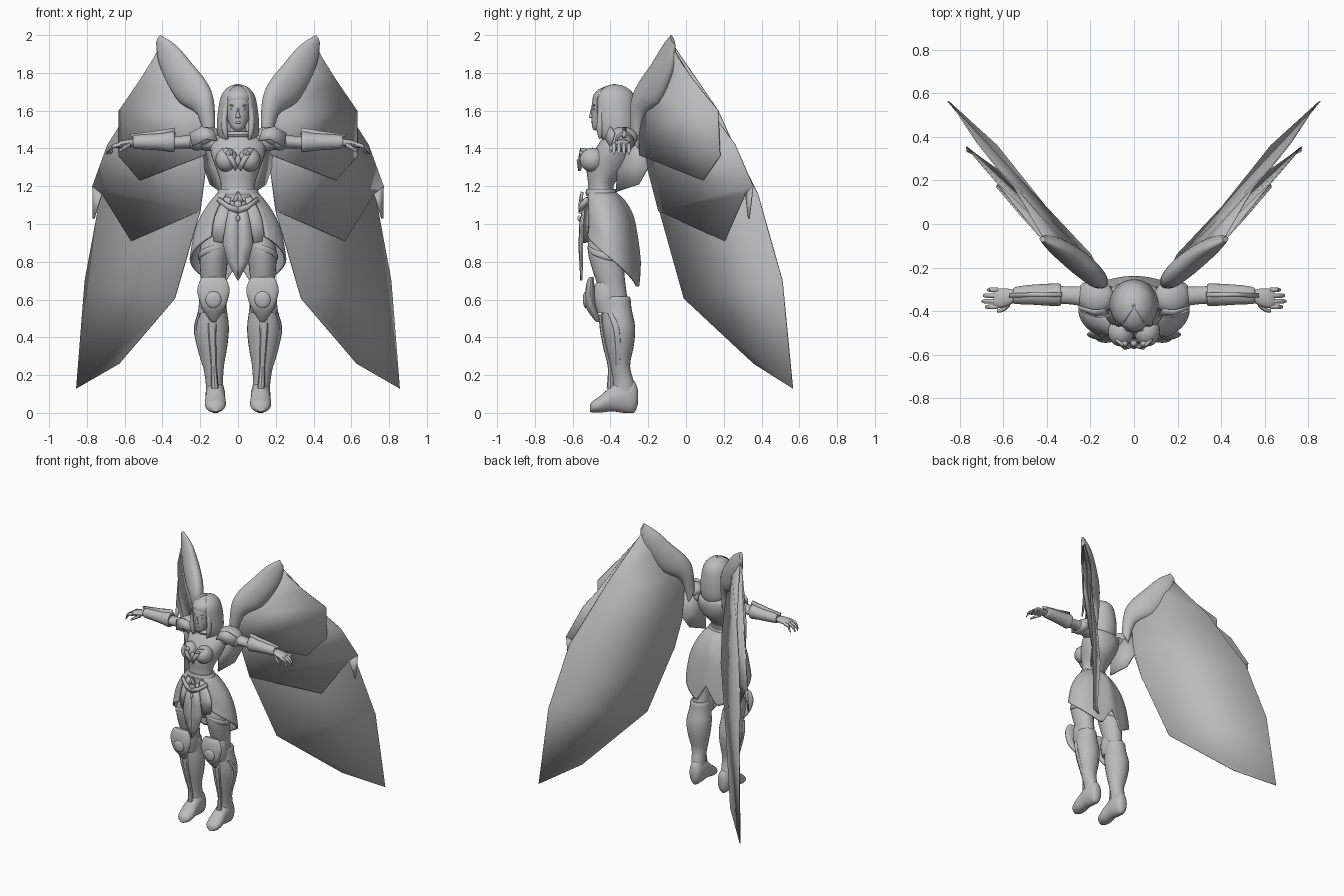
import bpy, bmesh, math
from mathutils import Vector as V

grey = bpy.data.materials.new("stone_grey")
grey.diffuse_color = (0.5, 0.5, 0.5, 1)


def finish(name, bm, mirror=False, thick=0, angle=40):
    bmesh.ops.remove_doubles(bm, verts=bm.verts, dist=0.0001)
    bmesh.ops.recalc_face_normals(bm, faces=bm.faces)
    me = bpy.data.meshes.new(name)
    bm.to_mesh(me)
    bm.free()
    me.shade_smooth()
    me.set_sharp_from_angle(angle=math.radians(angle))
    me.materials.append(grey)
    ob = bpy.data.objects.new(name, me)
    bpy.context.collection.objects.link(ob)
    if thick:
        m = ob.modifiers.new("thickness", 'SOLIDIFY')
        m.thickness, m.offset = thick, 0
    if mirror:
        m = ob.modifiers.new("mirror", 'MIRROR')
        m.use_mirror_merge = False
    return ob


def spline(rows, k):
    """Catmull-Rom interpolation of equal-length number rows."""
    out = []
    for i in range(len(rows) - 1):
        a, b, c, d = (rows[max(i - 1, 0)], rows[i], rows[i + 1], rows[min(i + 2, len(rows) - 1)])
        for j in range(k):
            t = j / k
            out.append([0.5 * (2 * q + (r - p) * t + (2 * p - 5 * q + 4 * r - s) * t * t
                               + (3 * q - p - 3 * r + s) * t ** 3) for p, q, r, s in zip(a, b, c, d)])
    return out + [list(rows[-1])]


def tube(name, sections, n=24, k=3, gap=0, hem=None, **kw):
    """Skin elliptical sections (centre, u, v); gap leaves an opening towards -v."""
    bm = bmesh.new()
    rows = spline([tuple(c) + tuple(u) + tuple(v) for c, u, v in sections], k)
    rings = []
    for r in rows:
        c, u, v = V(r[:3]), V(r[3:6]), V(r[6:])
        ring = []
        for i in range(n + (1 if gap else 0)):
            a = -math.pi / 2 + gap + (2 * math.pi - 2 * gap) * i / n
            p = c + u * math.cos(a) + v * math.sin(a)
            if hem:
                p = hem(p, a)
            p.z = max(p.z, 0)
            ring.append(bm.verts.new(p))
        rings.append(ring)
    for A, B in zip(rings, rings[1:]):
        for i in range(n):
            j = i + 1 if gap else (i + 1) % n
            bm.faces.new((A[i], A[j], B[j], B[i]))
    if not gap:
        bm.faces.new(rings[0])
        bm.faces.new(rings[-1])
    return finish(name, bm, **kw)


AX = {'z': (V((1, 0, 0)), V((0, 1, 0))), 'x': (V((0, 1, 0)), V((0, 0, 1))), 'y': (V((1, 0, 0)), V((0, 0, 1)))}


def loft(name, rings, axis='z', **kw):
    """Rings are (x, y, z, half width, half depth) across the given axis."""
    u, v = AX[axis]
    return tube(name, [(V(r[:3]), u * r[3], v * r[4]) for r in rings], **kw)


def ball(name, c, r, mirror=True, rot=0):
    bm = bmesh.new()
    bmesh.ops.create_uvsphere(bm, u_segments=20, v_segments=12, radius=1)
    for v in bm.verts:
        p = V((v.co.x * r[0], v.co.y * r[1], v.co.z * r[2]))
        v.co = V((p.x * math.cos(rot) + p.z * math.sin(rot), p.y, p.z * math.cos(rot) - p.x * math.sin(rot))) + V(c)
    return finish(name, bm, mirror)


def sheet(name, left, right, mirror=True, thick=0.006):
    """Thin plate between two rails of points."""
    bm = bmesh.new()
    a, b = [bm.verts.new(p) for p in left], [bm.verts.new(p) for p in right]
    for i in range(len(a) - 1):
        bm.faces.new((a[i], a[i + 1], b[i + 1], b[i]))
    return finish(name, bm, mirror, thick, 30)


# Wings: three overlapping feather layers, the root flap and the thick leading arm
sheet("long_feathers",
      [(.3, -.12, 1.85), (.18, -.235, 1.55), (.175, -.19, 1.29), (.2, -.14, 1.07), (.335, -.01, .605), (.63, .36, .26)],
      [(.41, -.07, 1.95), (.55, .17, 1.6), (.63, .26, 1.4), (.725, .38, 1.16), (.81, .51, .70), (.855, .565, .13)])
sheet("middle_feathers",
      [(.3, -.13, 1.84), (.18, -.24, 1.55), (.17, -.205, 1.3), (.2, -.145, 1.07), (.565, .205, .91)],
      [(.42, -.07, 1.93), (.62, .18, 1.53), (.69, .26, 1.42), (.77, .355, 1.2), (.72, .315, 1.16)])
sheet("middle_feather_tip", [(.72, .315, 1.16), (.76, .33, 1.03)], [(.77, .355, 1.2), (.768, .335, 1.03)])
sheet("upper_feathers",
      [(.3, -.14, 1.83), (.175, -.25, 1.58), (.175, -.245, 1.365), (.52, .09, 1.23)],
      [(.42, -.07, 1.92), (.52, .04, 1.76), (.63, .17, 1.6), (.63, .18, 1.36)])
sheet("wing_root_flap", [(.10, -.34, 1.45), (.09, -.36, 1.3), (.09, -.37, 1.17)],
      [(.18, -.24, 1.5), (.175, -.2, 1.3), (.145, -.25, 1.21)], thick=.012)
top = [(.13, -.29, 1.5), (.142, -.28, 1.66), (.175, -.24, 1.755), (.25, -.175, 1.85), (.33, -.12, 1.945), (.41, -.08, 2.0)]
low = [(.16, -.25, 1.4), (.2, -.22, 1.57), (.3, -.14, 1.64), (.37, -.09, 1.75), (.415, -.06, 1.86), (.43, -.06, 1.95)]
across = V((.75, -.66, 0))
tube("wing_arm", [((V(t) + V(b)) / 2, (V(t) - V(b)) / 2, across * h)
                  for t, b, h in zip(top, low, (.025, .045, .055, .05, .035, .012))], mirror=True)

# Torso, neck and bodice
loft("torso", [(0, -.41, .84, .09, .07), (0, -.41, .92, .165, .11), (0, -.41, 1.0, .165, .115), (0, -.43, 1.08, .13, .095),
               (0, -.45, 1.16, .095, .07), (0, -.447, 1.22, .092, .072), (0, -.41, 1.3, .118, .115),
               (0, -.378, 1.38, .145, .113), (0, -.36, 1.44, .135, .092), (0, -.365, 1.475, .075, .065),
               (0, -.39, 1.5, .042, .045), (0, -.4, 1.56, .04, .045)], n=32)
ball("bust", (.06, -.495, 1.34), (.06, .068, .064))
loft("collar", [(0, -.375, 1.46, .085, .07), (0, -.38, 1.475, .09, .075), (0, -.385, 1.49, .06, .06)])
sheet("bodice_trim", [(.0, -.555, 1.3), (.02, -.565, 1.345), (.055, -.555, 1.4)],
      [(.015, -.565, 1.28), (.045, -.573, 1.335), (.085, -.53, 1.4)], thick=.012)
ball("chest_gem", (0, -.55, 1.335), (.016, .016, .028), False)
ball("bodice_stud", (.045, -.55, 1.375), (.018, .014, .018))
loft("waist_band", [(0, -.45, 1.15, .105, .078), (0, -.45, 1.165, .11, .082), (0, -.45, 1.185, .1, .077)])

# Head inside the hood, with a face
loft("head", [(0, -.47, 1.495, .016, .014), (0, -.458, 1.51, .034, .038), (0, -.43, 1.55, .055, .07),
              (0, -.412, 1.6, .068, .088), (0, -.405, 1.66, .072, .088), (0, -.39, 1.705, .05, .06),
              (0, -.385, 1.722, .02, .02)])
loft("nose", [(0, -.494, 1.562, .012, .012), (0, -.502, 1.568, .013, .012), (0, -.498, 1.59, .007, .01),
              (0, -.494, 1.615, .006, .008)], n=12)
ball("eye", (.027, -.483, 1.607), (.015, .008, .006))
ball("brow", (.028, -.486, 1.627), (.02, .008, .005), rot=-.2)
ball("lips", (0, -.494, 1.538), (.016, .008, .007), False)
loft("hood", [(0, -.38, 1.734, .006, .006), (0, -.38, 1.722, .045, .055), (0, -.38, 1.68, .083, .1),
              (0, -.375, 1.6, .1, .112), (0, -.37, 1.52, .107, .11), (0, -.365, 1.47, .1, .1),
              (0, -.36, 1.44, .085, .085)], gap=.62, thick=.012)
ball("hood_brim", (0, -.383, 1.662), (.087, .112, .072), False)
loft("hair_lock", [(.064, -.44, 1.65, .01, .012), (.072, -.45, 1.58, .014, .018), (.07, -.455, 1.5, .016, .018),
                   (.06, -.455, 1.45, .005, .006)], n=12, mirror=True)

# Arms, layered shoulder guards and forearm armour
loft("arm", [(.1, -.345, 1.43, .06, .05), (.18, -.335, 1.435, .055, .045), (.27, -.33, 1.435, .042, .034),
             (.36, -.325, 1.43, .04, .033), (.46, -.325, 1.43, .036, .03), (.56, -.33, 1.43, .025, .022)], 'x', mirror=True)
ball("shoulder_guard", (.175, -.335, 1.46), (.085, .08, .052), rot=.25)
ball("lower_shoulder_guard", (.215, -.335, 1.435), (.05, .07, .045), rot=.5)
sheet("shoulder_crest", [(.11, -.42, 1.44), (.17, -.425, 1.45), (.24, -.4, 1.41)],
      [(.13, -.395, 1.5), (.19, -.4, 1.515), (.255, -.38, 1.48)], thick=.012)
loft("forearm_guard", [(.335, -.325, 1.435, .046, .05), (.35, -.325, 1.435, .052, .055), (.4, -.325, 1.435, .05, .047),
                       (.48, -.325, 1.435, .045, .041), (.54, -.328, 1.435, .04, .037), (.555, -.33, 1.435, .034, .03)],
     'x', mirror=True)
sheet("forearm_crest", [(.33, -.325, 1.47), (.45, -.325, 1.465), (.56, -.328, 1.455)],
      [(.335, -.325, 1.51), (.45, -.325, 1.49), (.575, -.328, 1.475)], thick=.02)

# Hands
loft("palm", [(.54, -.33, 1.43, .024, .02), (.58, -.337, 1.428, .04, .02), (.62, -.342, 1.422, .045, .018),
              (.645, -.342, 1.415, .038, .013)], 'x', n=16, mirror=True)
for i in range(4):
    y, reach = -.303 - .026 * i, (.675, .695, .7, .685)[i]
    loft(f"finger_{i + 1}", [(.625, y, 1.42, .011, .012), (.66, y, 1.412, .011, .011),
                             (reach - .012, y, 1.392, .01, .011), (reach, y, 1.372, .005, .006)], 'x', n=10, mirror=True)
loft("thumb", [(.57, -.365, 1.42, .014, .014), (.6, -.392, 1.405, .012, .012), (.63, -.4, 1.385, .006, .007)],
     'x', n=10, mirror=True)


# Skirt: open at the front, hem falling to two points behind with a notch between
def skirt_hem(p, a):
    b = abs(a - math.pi / 2)
    hem = .8 - .4 * b if b < .35 else .66 + (b - .35) * .125
    return V((p.x, p.y, 1.165 - (1.165 - p.z) * (1.165 - hem) / .505))


loft("skirt", [(0, -.45, 1.165, .1, .075), (0, -.43, 1.1, .14, .105), (0, -.41, 1.0, .185, .125),
               (0, -.4, .88, .222, .135), (0, -.395, .76, .24, .143), (0, -.395, .66, .25, .15)],
     gap=.6, n=48, hem=skirt_hem, thick=.012, k=4)
sheet("front_cloth", [(0, -.535, 1.13), (0, -.56, 1.0), (0, -.565, .88), (0, -.56, .8), (0, -.555, .7)],
      [(.04, -.53, 1.12), (.065, -.55, 1.0), (.08, -.55, .9), (.055, -.55, .8), (.004, -.553, .705)], thick=.01)
sheet("hip_panel", [(.04, -.525, 1.14), (.06, -.54, 1.0), (.085, -.54, .9)],
      [(.09, -.49, 1.15), (.16, -.475, 1.0), (.195, -.46, .92)], thick=.01)

# Belt buckle with side wings
ball("buckle", (0, -.55, 1.1), (.022, .02, .035), False)
sheet("buckle_wing", [(.0, -.56, 1.09), (.05, -.555, 1.105), (.1, -.525, 1.14)],
      [(.0, -.56, 1.055), (.05, -.555, 1.075), (.108, -.52, 1.12)], thick=.02)
ball("buckle_drop", (0, -.565, 1.03), (.012, .01, .016), False)
sheet("buckle_spike", [(0, -.55, 1.17), (0, -.56, 1.12)], [(.004, -.55, 1.168), (.03, -.555, 1.12)], thick=.015)

# Legs, thigh straps and boots
loft("thigh", [(.1, -.41, .97, .08, .095), (.125, -.425, .86, .078, .095), (.13, -.41, .75, .07, .083),
               (.13, -.39, .66, .062, .072), (.13, -.375, .57, .06, .07)], mirror=True)
tube("thigh_strap", [(V((.127, -.42, z)), V((r, 0, -.25 * r)), V((0, r * 1.2, -.3 * r)))
                     for z, r in ((.83, .078), (.838, .084), (.857, .084), (.865, .078))], mirror=True)
loft("boot_shaft", [(.135, -.37, .615, .062, .07), (.135, -.37, .6, .07, .077), (.135, -.368, .55, .075, .08),
                    (.138, -.355, .45, .09, .086), (.135, -.35, .35, .078, .073), (.13, -.348, .25, .056, .052),
                    (.125, -.33, .16, .046, .055), (.12, -.325, .08, .05, .065)], mirror=True)
loft("boot_foot", [(.12, -.254, .085, .02, .035), (.12, -.275, .085, .042, .085), (.12, -.33, .09, .052, .09),
                   (.12, -.39, .078, .052, .07), (.12, -.45, .048, .056, .046), (.12, -.49, .034, .045, .032),
                   (.12, -.508, .026, .02, .02)], 'y', mirror=True)
loft("boot_ridge", [(.135, -.45, .52, .025, .012), (.137, -.442, .44, .022, .014), (.133, -.423, .34, .018, .014),
                    (.128, -.4, .24, .015, .014), (.122, -.4, .13, .02, .02)], n=8, mirror=True)
loft("side_ridge", [(.2, -.4, .53, .012, .02), (.222, -.37, .45, .012, .02), (.205, -.36, .35, .012, .018),
                    (.178, -.36, .25, .01, .015)], n=8, mirror=True)

# Knee guards: flared plate narrowing to a point, with a round boss
loft("knee_guard", [(.13, -.5, .72, .055, .01), (.13, -.505, .7, .072, .018), (.13, -.508, .645, .086, .025),
                    (.13, -.505, .57, .066, .028), (.13, -.485, .52, .04, .022), (.13, -.465, .48, .01, .01)], mirror=True)
ball("knee_boss", (.13, -.53, .6), (.042, .016, .045))
loft("knee_cuff", [(.13, -.41, .53, .062, .06), (.13, -.415, .59, .068, .075), (.13, -.42, .65, .064, .07),
                   (.13, -.415, .69, .055, .06)], mirror=True)
